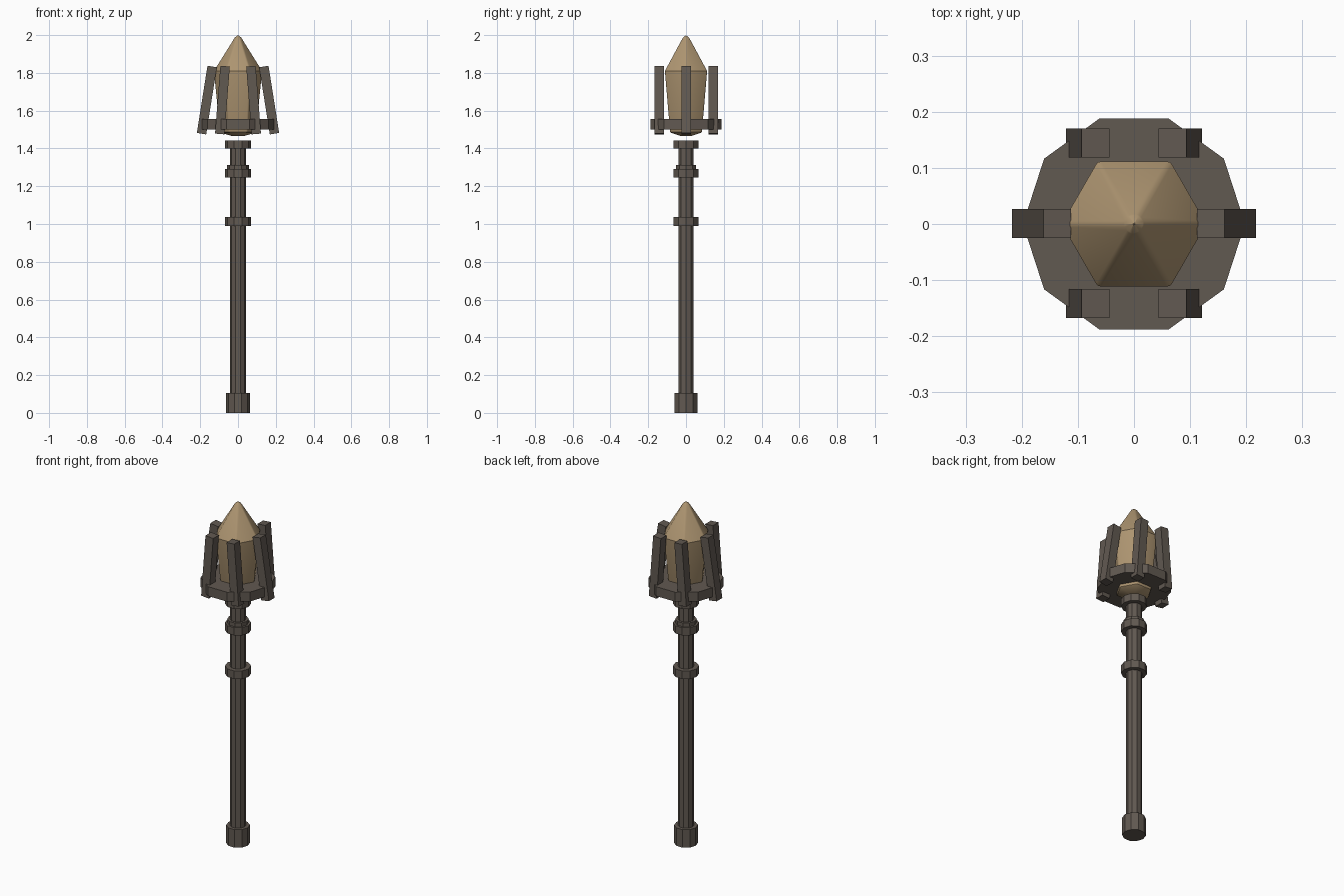
import bpy
import bmesh
import math
from mathutils import Matrix

if "Cube" in bpy.data.objects:
    bpy.data.objects.remove(bpy.data.objects["Cube"], do_unlink=True)


def material(name, color):
    mat = bpy.data.materials.new(name)
    mat.use_nodes = True
    mat.diffuse_color = color
    mat.node_tree.nodes["Principled BSDF"].inputs["Base Color"].default_value = color
    return mat


iron = material("dark iron", (0.12, 0.10, 0.083, 1))
amber = material("tan crystal", (0.42, 0.30, 0.165, 1))


def finish(name, bm, mat):
    bmesh.ops.recalc_face_normals(bm, faces=bm.faces)
    mesh = bpy.data.meshes.new(name)
    bm.to_mesh(mesh)
    bm.free()
    mesh.materials.append(mat)
    obj = bpy.data.objects.new(name, mesh)
    bpy.context.collection.objects.link(obj)
    return obj


def prism(name, radius, bottom, top, sides=10):
    """Upright prism with a corner on the x axis."""
    bm = bmesh.new()
    ring = [bm.verts.new((radius * math.cos(math.tau * i / sides),
                          radius * math.sin(math.tau * i / sides), bottom))
            for i in range(sides)]
    base = bm.faces.new(ring)
    up = bmesh.ops.extrude_face_region(bm, geom=[base])["geom"]
    verts = [v for v in up if isinstance(v, bmesh.types.BMVert)]
    bmesh.ops.translate(bm, verts=verts, vec=(0, 0, top - bottom))
    if not any(len(f.verts) == sides and f.calc_center_median().z < bottom + 1e-4
               for f in bm.faces):
        bm.faces.new(ring)
    return finish(name, bm, iron)


def bar(name, x, y, tilt):
    """Square bar leaning inward towards its top."""
    bm = bmesh.new()
    bmesh.ops.create_cube(bm, size=1)
    bmesh.ops.scale(bm, verts=bm.verts, vec=(0.05, 0.052, 0.36))
    place = Matrix.Translation((x, y, 1.656)) @ Matrix.Rotation(tilt, 4, 'Y')
    bmesh.ops.transform(bm, matrix=place, verts=bm.verts)
    return finish(name, bm, iron)


# Handle with its pommel and collars
prism("handle", 0.043, 0.05, 1.44)
prism("pommel", 0.063, 0, 0.105)
prism("middle_collar", 0.069, 0.99, 1.037)
prism("upper_collar", 0.069, 1.245, 1.29)
prism("upper_collar_lip", 0.057, 1.285, 1.312)
prism("top_collar", 0.069, 1.40, 1.443)

# Cage plate and its six bars
prism("cage_plate", 0.198, 1.50, 1.555)
for side, label in ((1, "left"), (-1, "right")):
    bar(label + "_side_bar", side * 0.165, 0.001, -side * math.radians(9))
    for y, place in ((-0.1415, "front"), (0.1445, "back")):
        bar(f"{place}_{label}_bar", side * 0.0825, y, -side * math.radians(4.5))

# Hexagonal crystal from a radius and height profile
bm = bmesh.new()
rings = []
for r, z in ((0.03, 1.465), (0.097, 1.485), (0.129, 1.81), (0.02, 1.985)):
    rings.append([bm.verts.new((r * math.cos(math.tau * i / 6),
                                r * math.sin(math.tau * i / 6), z)) for i in range(6)])
for low, high in zip(rings, rings[1:]):
    for i in range(6):
        j = (i + 1) % 6
        bm.faces.new((low[i], low[j], high[j], high[i]))
bm.faces.new(rings[0])
tip = bm.verts.new((0, 0, 2))
for i in range(6):
    bm.faces.new((rings[-1][i], rings[-1][(i + 1) % 6], tip))
crystal = finish("crystal", bm, amber)

# Softened crystal ridges
soft = crystal.modifiers.new("soft ridges", 'BEVEL')
soft.width = 0.006
soft.segments = 2
soft.limit_method = 'ANGLE'
soft.angle_limit = math.radians(40)
bpy.context.view_layer.objects.active = crystal
crystal.select_set(True)
bpy.ops.object.modifier_apply(modifier=soft.name)
bpy.ops.object.shade_smooth_by_angle(angle=math.radians(30))
